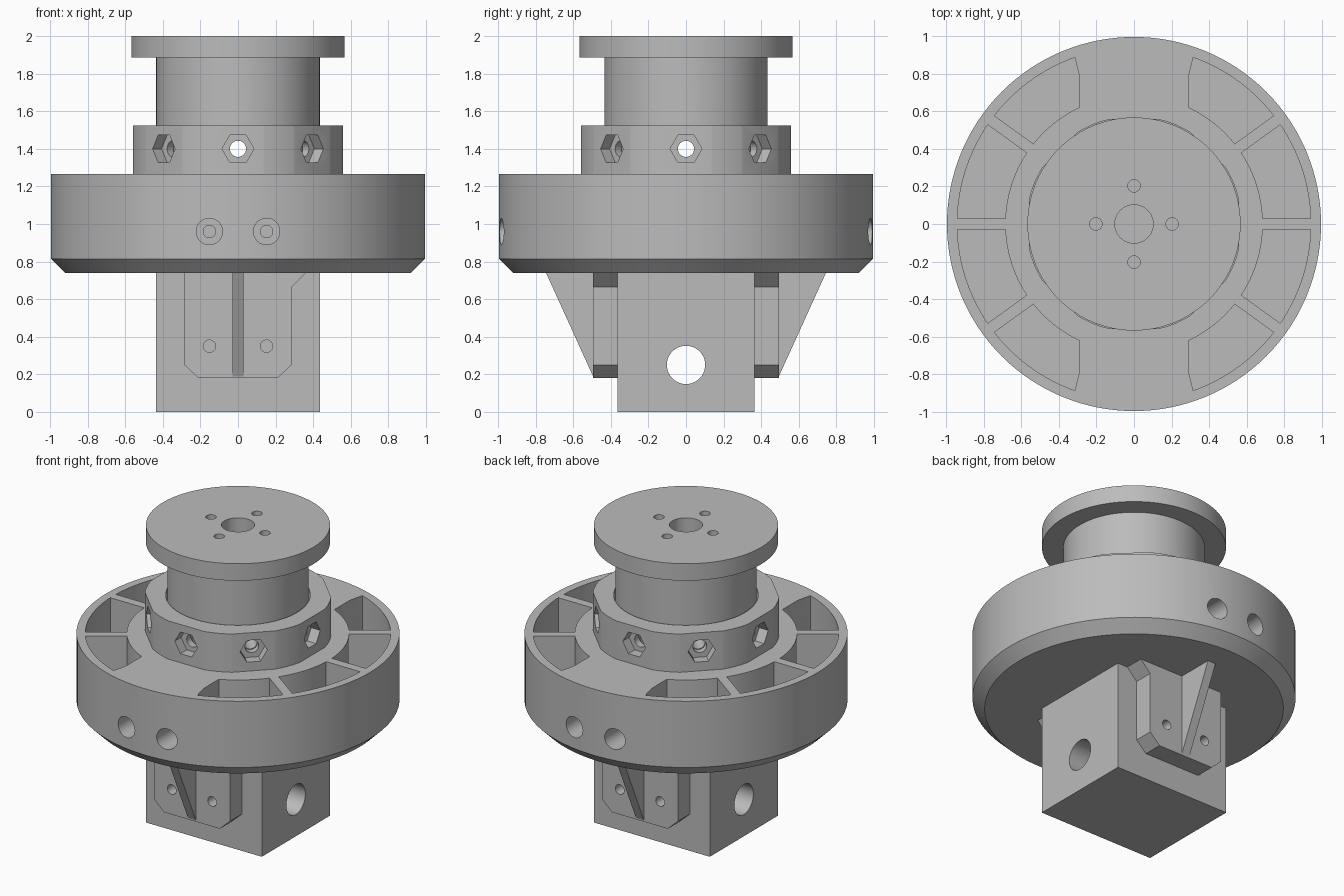
import bpy, bmesh
from math import sin, cos, asin, acos, pi, radians
from mathutils import Vector

if "Cube" in bpy.data.objects:
    bpy.data.objects.remove(bpy.data.objects["Cube"])

GREY = (0.5, 0.5, 0.5, 1)
mat = bpy.data.materials.new("plain grey")
mat.use_nodes = True
mat.diffuse_color = GREY
mat.node_tree.nodes["Principled BSDF"].inputs["Base Color"].default_value = GREY


def make_object(name, bm):
    bmesh.ops.recalc_face_normals(bm, faces=bm.faces)
    mesh = bpy.data.meshes.new(name)
    bm.to_mesh(mesh)
    bm.free()
    mesh.materials.append(mat)
    ob = bpy.data.objects.new(name, mesh)
    bpy.context.collection.objects.link(ob)
    return ob


def prism(name, pts, lo, hi, angle=None):
    """Extrude a profile upward, or outward along a horizontal heading."""
    if angle is None:
        u, v, d = Vector((1, 0, 0)), Vector((0, 1, 0)), Vector((0, 0, 1))
    else:
        d = Vector((cos(angle), sin(angle), 0))
        u, v = Vector((-sin(angle), cos(angle), 0)), Vector((0, 0, 1))
    bm = bmesh.new()
    face = bm.faces.new([bm.verts.new(u * a + v * b + d * lo) for a, b in pts])
    ext = bmesh.ops.extrude_face_region(bm, geom=[face])["geom"]
    bmesh.ops.translate(bm, vec=d * (hi - lo),
                        verts=[g for g in ext if isinstance(g, bmesh.types.BMVert)])
    return make_object(name, bm)


def lathe(name, profile, steps=128):
    """Spin a radius/height profile around the upright axis."""
    bm = bmesh.new()
    vs = [bm.verts.new((r, 0, z)) for r, z in profile]
    edges = [bm.edges.new((vs[i], vs[i + 1])) for i in range(len(vs) - 1)]
    bmesh.ops.spin(bm, geom=vs + edges, cent=(0, 0, 0), axis=(0, 0, 1),
                   angle=2 * pi, steps=steps)
    bmesh.ops.remove_doubles(bm, verts=bm.verts, dist=0.0001)
    return make_object(name, bm)


def circle(r, x=0, y=0, n=48, start=0):
    return [(x + r * cos(start + 2 * pi * i / n), y + r * sin(start + 2 * pi * i / n))
            for i in range(n)]


def arc(r, a, b, n=16):
    return [(r * cos(a + (b - a) * i / n), r * sin(a + (b - a) * i / n))
            for i in range(n + 1)]


def boolean(cutter, targets, operation="DIFFERENCE"):
    cutter.hide_render = True
    for ob in targets:
        mod = ob.modifiers.new("cut", "BOOLEAN")
        mod.operation, mod.solver, mod.object = operation, "EXACT", cutter
        bpy.context.view_layer.objects.active = ob
        bpy.ops.object.modifier_apply(modifier=mod.name)
    bpy.data.objects.remove(cutter)


# Main solids
wheel = lathe("wheel_body", [(0, 0.74), (0.92, 0.74), (0.995, 0.815),
                             (0.995, 1.265), (0, 1.265)])
spool = lathe("top_spool", [(0, 1.265), (0.435, 1.265), (0.435, 1.885),
                            (0.567, 1.885), (0.567, 2), (0, 2)])
block = prism("base_block", [(-0.435, -0.365), (0.435, -0.365),
                             (0.435, 0.365), (-0.435, 0.365)], 0, 0.74)

# Collar: a ring with eight flats
collar = prism("nut_collar", circle(0.574, n=128), 1.265, 1.525)
flats = prism("flats", circle(0.558 / cos(pi / 8), n=8, start=pi / 8), 1.2, 1.6)
boolean(flats, [collar], "INTERSECT")
boolean(prism("ring_bore", circle(0.445, n=128), 1.2, 1.6), [collar])

# Hexagonal nut seats and the screw holes behind them
for i in range(8):
    a = i * pi / 4
    boolean(prism("nut_seat", circle(0.085, 0, 1.4, n=6), 0.49, 0.7, a), [collar])
    if i < 4:
        boolean(prism("screw_hole", circle(0.043, 0, 1.4, n=32), -0.7, 0.7, a),
                [collar, spool])

# Central bore and bolt circle in the top
boolean(prism("bore", circle(0.102), 1.0, 2.1), [spool, wheel])
for i in range(4):
    a = i * pi / 2
    boolean(prism("bolt_hole", circle(0.033, 0.203 * cos(a), 0.203 * sin(a), n=24),
                  1.7, 2.1), [spool])

# Lightening pockets, mirrored into all four quarters
R_IN, R_OUT, RIB, SPOKE = 0.685, 0.94, 0.03, radians(36)
t_in, t_out = asin(RIB / R_IN), asin(RIB / R_OUT)
side_pocket = arc(R_IN, t_in, SPOKE - t_in) + arc(R_OUT, SPOKE - t_out, t_out)
end_pocket = (arc(R_IN, SPOKE + t_in, acos(0.29 / R_IN)) + [(0.29, 0.785)]
              + arc(R_OUT, acos(0.315 / R_OUT), SPOKE + t_out))
for sx in (1, -1):
    for sy in (1, -1):
        for shape in (side_pocket, end_pocket):
            boolean(prism("pocket", [(sx * x, sy * y) for x, y in shape], 0.82, 1.4),
                    [wheel])

# Front and back: mounting pad, gusset and screw holes
parts = [wheel, spool, block, collar]
for label, s in (("front", -1), ("back", 1)):
    a = s * pi / 2
    outline = [(-0.285, 0.74), (-0.285, 0.25), (-0.21, 0.18), (0.21, 0.18),
               (0.285, 0.25), (0.285, 0.665), (0.36, 0.74)]
    pad = prism(label + "_pad", [(-s * x, z) for x, z in outline], 0.36, 0.495, a)
    gusset = prism(label + "_gusset", [(s * 0.4, 0.74), (s * 0.745, 0.74),
                                       (s * 0.495, 0.19), (s * 0.4, 0.19)],
                   -0.03, 0.03, 0)
    parts += [pad, gusset]
    for x in (-0.152, 0.152):
        boolean(prism("pad_hole", circle(0.033, x, 0.35, n=24), 0.2, 0.6, a),
                [pad, block])
        boolean(prism("counterbore", circle(0.07, x, 0.96), 0.72, 1.1, a), [wheel])
        boolean(prism("rim_hole", circle(0.033, x, 0.96, n=24), 0.4, 0.8, a), [wheel])

# Cross hole through the block
boolean(prism("cross_hole", circle(0.102, 0, 0.25), -0.6, 0.6, 0), [block])

# Smooth round walls, keep crisp edges
bpy.ops.object.select_all(action="DESELECT")
for ob in parts:
    ob.select_set(True)
bpy.context.view_layer.objects.active = wheel
bpy.ops.object.shade_smooth_by_angle(angle=radians(20))
